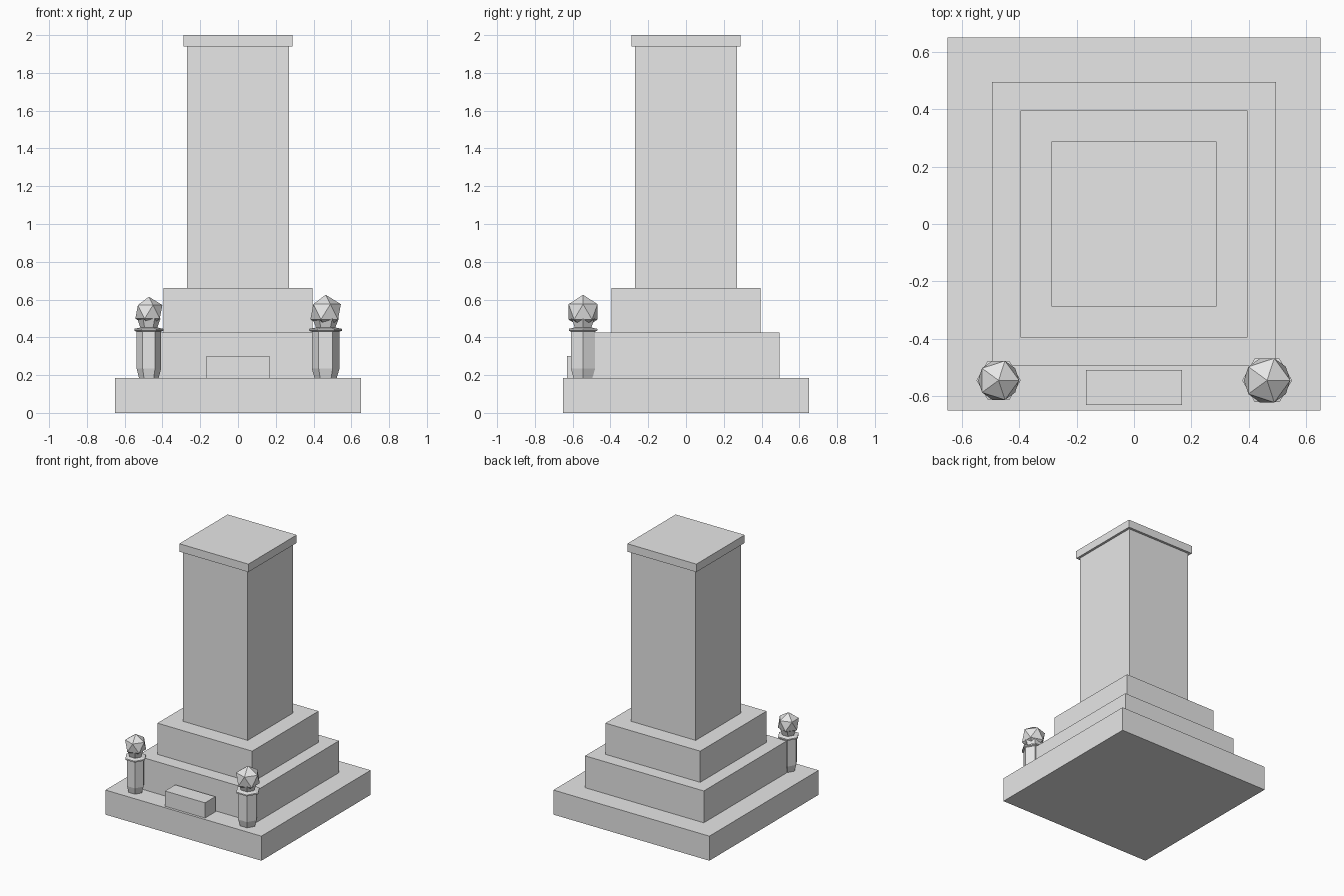
import bpy, bmesh, math
from mathutils import Matrix

cube = bpy.data.objects.get("Cube")
if cube:
    bpy.data.objects.remove(cube)

stone = bpy.data.materials.new("grey stone")
stone.use_nodes = True
grey = (0.8, 0.8, 0.8, 1)
stone.diffuse_color = grey
stone.node_tree.nodes["Principled BSDF"].inputs["Base Color"].default_value = grey


def finish(name, bm):
    bmesh.ops.recalc_face_normals(bm, faces=bm.faces)
    mesh = bpy.data.meshes.new(name)
    bm.to_mesh(mesh)
    bm.free()
    mesh.materials.append(stone)
    obj = bpy.data.objects.new(name, mesh)
    bpy.context.collection.objects.link(obj)
    return obj


def block(name, width, depth, bottom, top, y=0):
    bm = bmesh.new()
    bmesh.ops.create_cube(bm, size=1)
    bmesh.ops.scale(bm, vec=(width, depth, top - bottom), verts=bm.verts)
    bmesh.ops.translate(bm, vec=(0, y, (top + bottom) / 2), verts=bm.verts)
    return finish(name, bm)


def hex_turning(name, profile, x, y):
    """Six-sided turned solid from (radius, height) pairs."""
    bm = bmesh.new()
    rings = [[bm.verts.new((x + r * math.cos(i * math.tau / 6),
                            y + r * math.sin(i * math.tau / 6), z))
              for i in range(6)] for r, z in profile]
    for low, high in zip(rings, rings[1:]):
        for i in range(6):
            j = (i + 1) % 6
            bm.faces.new((low[i], low[j], high[j], high[i]))
    bm.faces.new(rings[0])
    bm.faces.new(rings[-1])
    return finish(name, bm)


def ball(name, radius, x, y, z):
    bm = bmesh.new()
    bmesh.ops.create_icosphere(bm, subdivisions=1, radius=radius,
                               matrix=Matrix.Translation((x, y, z)))
    return finish(name, bm)


# Stepped plinth, shaft and cap
block("base_slab", 1.3, 1.3, 0, 0.185)
block("lower_step", 0.99, 0.99, 0.185, 0.425)
block("upper_step", 0.79, 0.79, 0.425, 0.66)
block("shaft", 0.54, 0.54, 0.66, 1.94)
block("cap", 0.576, 0.576, 1.94, 2.0)

# Offering block in front
block("front_block", 0.334, 0.122, 0.185, 0.3, y=-0.57)

# Hexagonal posts with flange, cup and faceted ball
for side, x, s, ball_z in (("right", -0.472, 1.0, 0.535), ("left", 0.464, 1.13, 0.535)):
    y = -0.545
    post = [(0.052, 0.185), (0.065, 0.235), (0.065, 0.43), (0.077, 0.435),
            (0.077, 0.445), (0.045, 0.452), (0.062, 0.5)]
    hex_turning(side + "_post", [(r * s, z) for r, z in post], x, y)
    ball(side + "_post_ball", 0.08 * s, x, y, ball_z)
